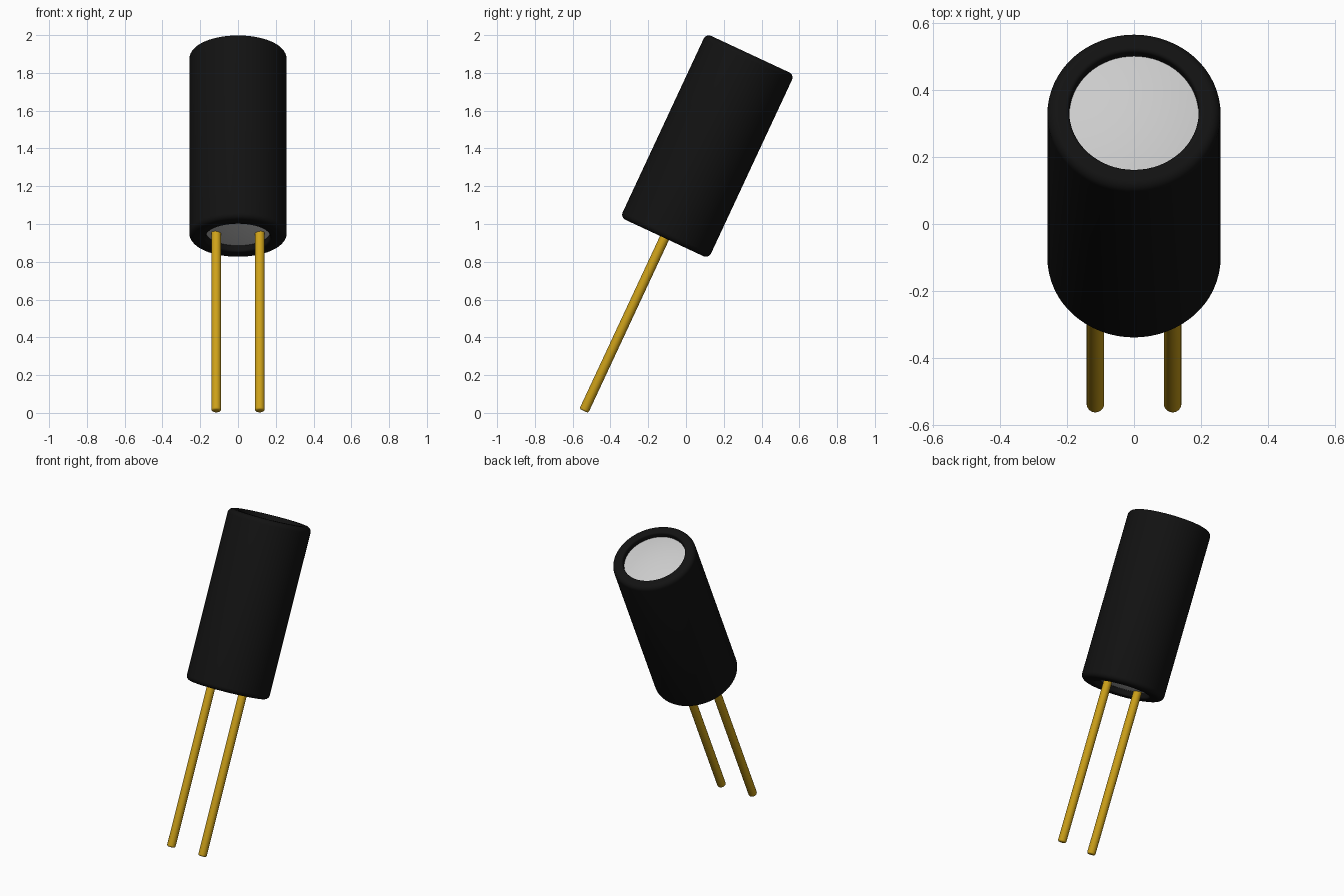
import bpy, bmesh, math
from mathutils import Matrix, Vector

if "Cube" in bpy.data.objects:
    bpy.data.objects.remove(bpy.data.objects["Cube"])

TILT = math.radians(-25)
FRAME = Matrix.Translation((0, 0.113, 1.4125)) @ Matrix.Rotation(TILT, 4, 'X')


def material(name, rgb):
    m = bpy.data.materials.new(name)
    m.diffuse_color = (*rgb, 1)
    m.use_nodes = True
    m.node_tree.nodes["Principled BSDF"].inputs["Base Color"].default_value = m.diffuse_color
    return m


def corner(cx, cz, r, a0, a1, n=6):
    """Quarter-round points for a profile, angles in degrees."""
    return [(cx + r * math.cos(math.radians(a0 + (a1 - a0) * i / n)),
             cz + r * math.sin(math.radians(a0 + (a1 - a0) * i / n))) for i in range(n + 1)]


def lathe(name, profile, segments, mat=None, x=0.0, closed=False):
    """Spin a (radius, height) profile around the tilted axis."""
    bm = bmesh.new()
    vs = [bm.verts.new((r, 0, z)) for r, z in profile]
    pairs = list(zip(vs, vs[1:])) + ([(vs[-1], vs[0])] if closed else [])
    edges = [bm.edges.new(p) for p in pairs]
    bmesh.ops.spin(bm, geom=vs + edges, cent=(0, 0, 0), axis=(0, 0, 1),
                   angle=2 * math.pi, steps=segments, use_merge=True)
    bmesh.ops.remove_doubles(bm, verts=bm.verts[:], dist=1e-5)
    bmesh.ops.recalc_face_normals(bm, faces=bm.faces[:])
    bm.transform(FRAME @ Matrix.Translation((x, 0, 0)))
    me = bpy.data.meshes.new(name)
    bm.to_mesh(me)
    bm.free()
    ob = bpy.data.objects.new(name, me)
    bpy.context.collection.objects.link(ob)
    if mat:
        me.materials.append(mat)
    bpy.ops.object.select_all(action='DESELECT')
    ob.select_set(True)
    bpy.context.view_layer.objects.active = ob
    bpy.ops.object.shade_smooth_by_angle(angle=math.radians(35))
    return ob


black = material("black_sleeve", (0.006, 0.006, 0.006))
gold = material("gold_pin", (0.62, 0.36, 0.01))

R, H, C, L = 0.258, 0.537, 0.03, 0.012   # outer radius, half length, outer and inner rounding
TOP, BOTTOM, DEPTH = 0.193, 0.170, 0.035  # opening radii and recess of the inner capsule

# Outer sleeve: hollow tube with rounded lips
sleeve = (corner(R - C, -H + C, C, -90, 0) + corner(R - C, H - C, C, 0, 90)
          + corner(TOP + L, H - L, L, 90, 180, 4)
          + corner(BOTTOM + L, -H + L, L, 180, 270, 4))
lathe("outer_sleeve", sleeve, 64, black, closed=True)


# Inner capsule with gently domed ends
def dome(radius, z, rise, n=8):
    return [(radius * i / n, z + rise * (1 - (i / n) ** 2)) for i in range(n + 1)]


capsule = dome(BOTTOM, -H + DEPTH, -0.015) + dome(TOP, H - DEPTH, 0.02)[::-1]
lathe("inner_capsule", capsule, 64)

# Pair of contact pins with softened tips
PR, TIP = 0.026, -1.547
pin = ([(0, TIP)] + corner(PR - 0.01, TIP + 0.01, 0.01, -90, 0, 3)
       + [(PR, -H + 0.08), (0, -H + 0.08)])
for side, x in (("left", -0.115), ("right", 0.115)):
    lathe("contact_pin_" + side, pin, 24, gold, x=x)
